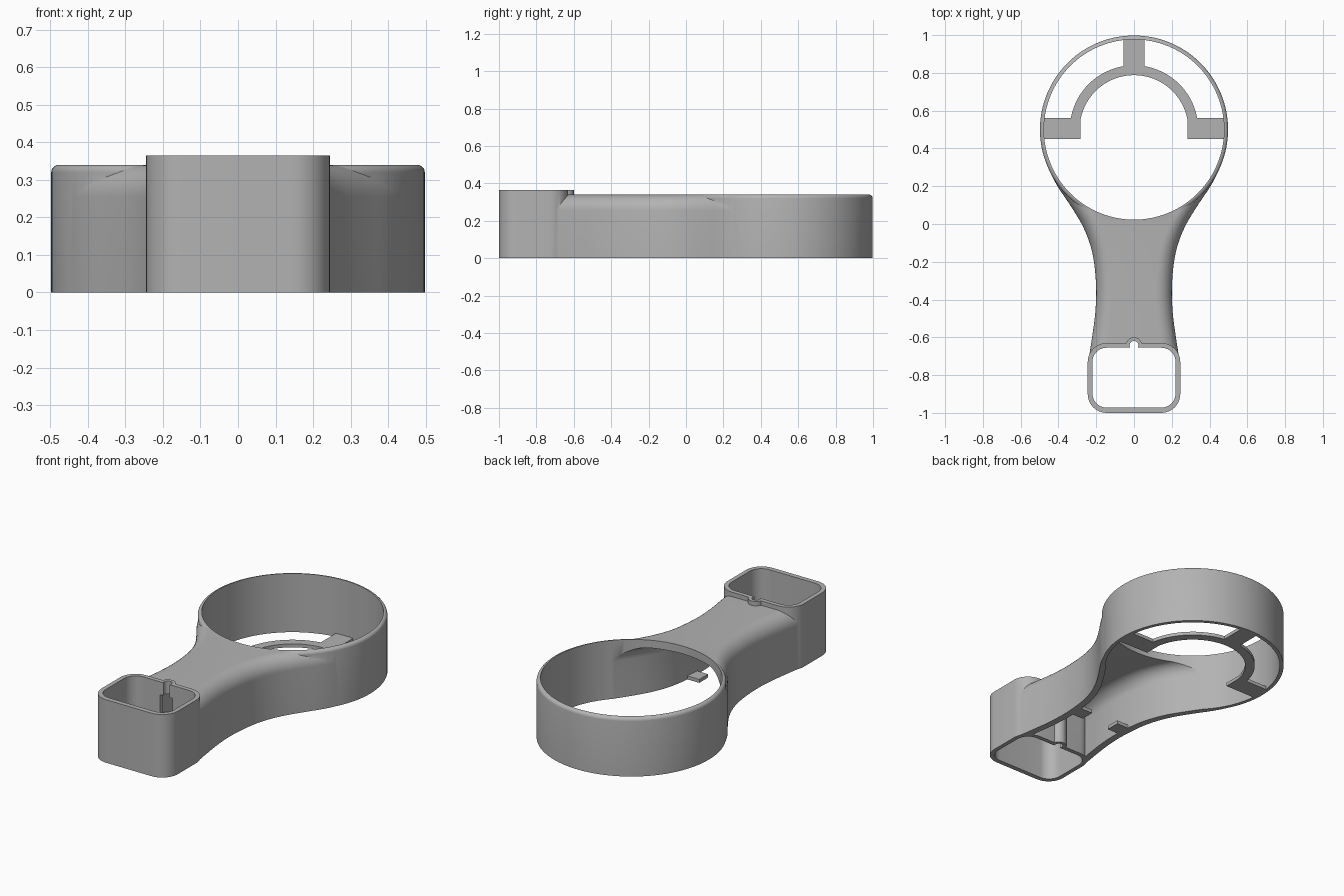
import bpy, bmesh, math

if "Cube" in bpy.data.objects:
    bpy.data.objects.remove(bpy.data.objects["Cube"])

GREY = bpy.data.materials.new("plain grey")
GREY.diffuse_color = (0.45, 0.45, 0.45, 1)
GREY.use_nodes = True
GREY.node_tree.nodes["Principled BSDF"].inputs["Base Color"].default_value = GREY.diffuse_color
RING_Y, RING_R, BORE_R = 0.5, 0.498, 0.477
TOP, BOX_TOP = 0.34, 0.365


def finish(name, bm):
    bmesh.ops.recalc_face_normals(bm, faces=bm.faces)
    me = bpy.data.meshes.new(name)
    bm.to_mesh(me)
    bm.free()
    ob = bpy.data.objects.new(name, me)
    bpy.context.collection.objects.link(ob)
    me.materials.append(GREY)
    return ob


def loft(name, rings):
    """Skin equal-length point loops and cap both ends."""
    bm = bmesh.new()
    loops = [[bm.verts.new(p) for p in r] for r in rings]
    n = len(loops[0])
    for a, b in zip(loops, loops[1:]):
        for i in range(n):
            j = (i + 1) % n
            bm.faces.new((a[i], a[j], b[j], b[i]))
    bm.faces.new(loops[0])
    bm.faces.new(loops[-1])
    return finish(name, bm)


def prism(name, outline, z0, z1):
    return loft(name, [[(x, y, z) for x, y in outline] for z in (z0, z1)])


def arc(cx, cy, r, a0, a1, n):
    return [(cx + r * math.cos(math.radians(a0 + (a1 - a0) * i / n)),
             cy + r * math.sin(math.radians(a0 + (a1 - a0) * i / n))) for i in range(n + 1)]


def circle(cx, cy, r, n):
    return arc(cx, cy, r, 0, 360, n)[:-1]


def rounded_rect(x, y0, y1, r):
    out = []
    for cx, cy, a in ((x - r, y1 - r, 0), (r - x, y1 - r, 90), (r - x, y0 + r, 180), (x - r, y0 + r, 270)):
        out += arc(cx, cy, r, a, a + 90, 10)
    return out


def rect(x0, x1, y0, y1):
    return [(x0, y0), (x1, y0), (x1, y1), (x0, y1)]


def boolean(ob, other, op):
    m = ob.modifiers.new("bool", 'BOOLEAN')
    m.operation, m.object, m.solver = op, other, 'EXACT'
    bpy.context.view_layer.objects.active = ob
    bpy.ops.object.modifier_apply(modifier=m.name)
    bpy.data.objects.remove(other)


# Half-width of the waisted handle along y
WAIST = [(-0.9, .245), (-0.75, .243), (-0.6, .222), (-0.48, .206), (-0.35, .2), (-0.2, .212),
         (-0.1, .235), (0, .277), (0.1, .338), (0.2, .405), (0.28, .446), (0.36, .475)]


def half_width(y):
    k = max(1, min(len(WAIST) - 3, sum(p[0] <= y for p in WAIST) - 1))
    (xa, a), (xb, b), (xc, c), (xd, d) = WAIST[k - 1:k + 3]
    t, h = (y - xb) / (xc - xb), xc - xb
    m0, m1 = (c - a) / (xc - xa) * h, (d - b) / (xd - xb) * h
    return ((2*t**3 - 3*t*t + 1) * b + (t**3 - 2*t*t + t) * m0
            + (3*t*t - 2*t**3) * c + (t**3 - t*t) * m1)


def handle(name, y0, y1, inset, z0, z1, r):
    rings = []
    for i in range(45):
        y = y0 + (y1 - y0) * i / 44
        w = half_width(y) - inset
        sec = [(w, z0)] + arc(w - r, z1 - r, r, 0, 90, 10)
        sec += [(-x, z) for x, z in reversed(sec)]
        rings.append([(x, y, z) for x, z in sec])
    return loft(name, rings)


# Ring with a softly rounded upper outer edge
prof = [(RING_R, 0)] + arc(RING_R - 0.02, TOP - 0.02, 0.02, 0, 90, 5)
body = loft("holder_body", [[(x, y, z) for x, y in circle(0, RING_Y, r, 128)] for r, z in prof])

# Hollow handle, open below and into the ring
boolean(body, handle("handle", -0.75, 0.28, 0, 0, TOP - 0.0005, 0.085), 'UNION')
boolean(body, handle("handle_hollow", -0.72, 0.275, 0.04, -0.1, 0.295, 0.08), 'DIFFERENCE')
boolean(body, prism("bore", circle(0, RING_Y, BORE_R, 128), -0.2, 0.6), 'DIFFERENCE')

# Rectangular socket with a round cable bump
boolean(body, prism("socket", rounded_rect(0.245, -1, -0.63, 0.1), 0, BOX_TOP), 'UNION')
boolean(body, prism("cable_bump", circle(0, -0.642, 0.042, 32), 0, BOX_TOP), 'UNION')
boolean(body, prism("socket_hollow", rounded_rect(0.22, -0.972, -0.655, 0.075), -0.1, 0.6), 'DIFFERENCE')
boolean(body, prism("cable_hole", circle(0, -0.642, 0.023, 24), -0.1, 0.6), 'DIFFERENCE')
boolean(body, prism("cable_window", rect(-0.04, 0.04, -0.72, -0.58), 0.18, 0.29), 'DIFFERENCE')

# Half-round bracket in the floor of the ring, with three arms
a = math.degrees(math.asin(0.05 / 0.34))
b = math.degrees(math.asin(0.05 / 0.288))
bracket = prism("bracket", arc(0, RING_Y, 0.34, -a, 180 + a, 48)
                + arc(0, RING_Y, 0.288, 180 + b, -b, 48), 0, 0.02)
for s in (-1, 1):
    x0, x1 = sorted((s * 0.284, s * 0.483))
    boolean(bracket, prism("side_arm", rect(x0, x1, 0.45, 0.56), 0, 0.02), 'UNION')
boolean(bracket, prism("back_arm", rect(-0.055, 0.055, 0.82, 0.982), 0, 0.02), 'UNION')

# Small tabs across the open underside of the handle
tabs = [prism("handle_tab", rect(*sorted((s * 0.09, s * 0.175)), -0.33, -0.25), 0, 0.02) for s in (-1, 1)]

for ob in [body, bracket] + tabs:
    bpy.ops.object.select_all(action='DESELECT')
    ob.select_set(True)
    bpy.context.view_layer.objects.active = ob
    bpy.ops.object.shade_smooth_by_angle(angle=math.radians(30))
